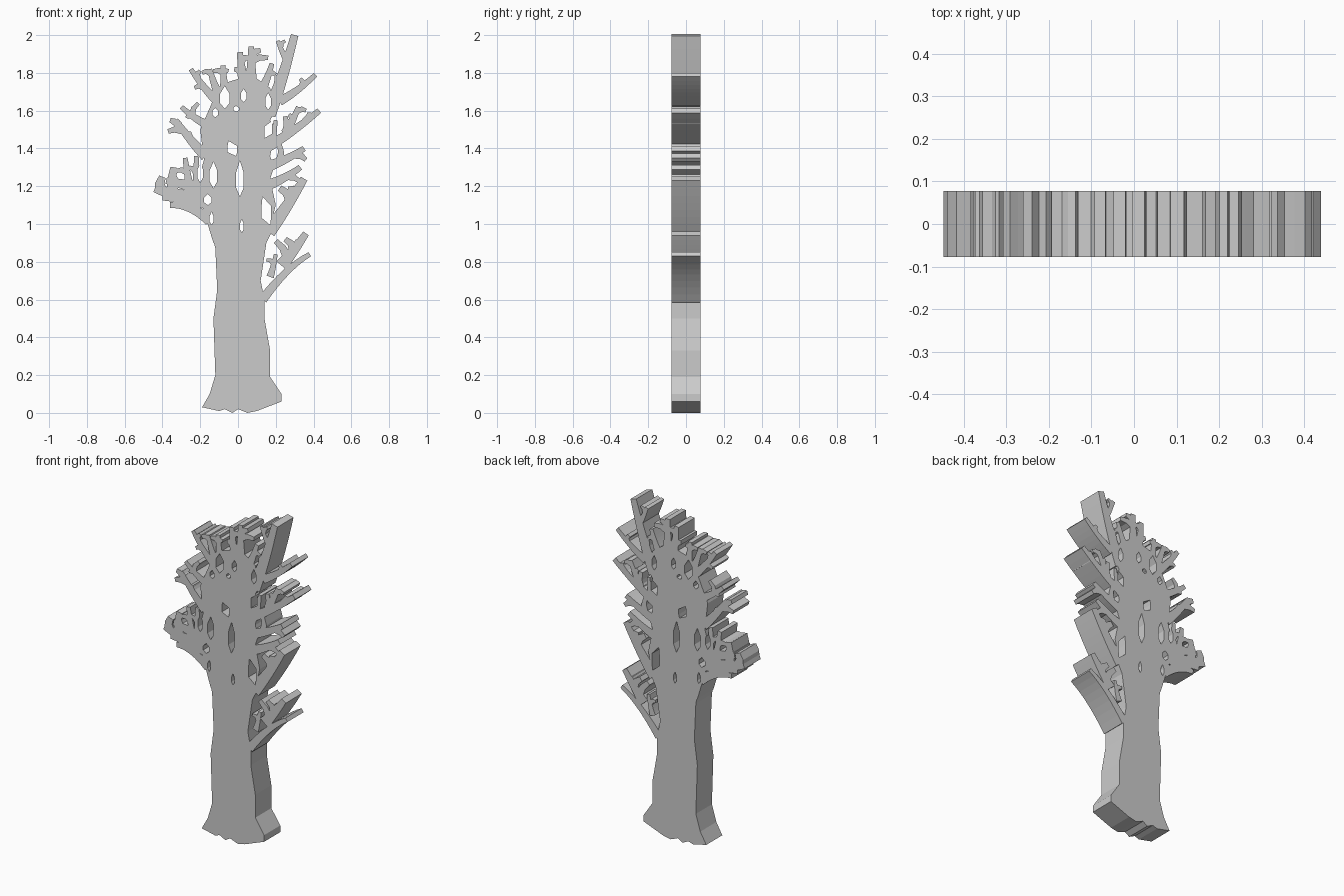
import bpy, bmesh
from mathutils import Vector
from mathutils.geometry import delaunay_2d_cdt

cube = bpy.data.objects.get("Cube")
if cube:
    bpy.data.objects.remove(cube, do_unlink=True)

HALF_DEPTH = .077
ground, fork = Vector((0, 0)), Vector((0, 1))  # origins of the trunk and of the crown
solids, openings = [], []


def add_outline(group, points, origin):
    """Store a closed outline, turned counter-clockwise."""
    points = [Vector(point) + origin for point in points]
    area = sum(a.cross(b) for a, b in zip(points, points[1:] + points[:1]))
    group.append(points if area > 0 else points[::-1])


def stroke(path, start_width, end_width):
    """Tapered strip along a path, one quad for each segment."""
    last = len(path) - 1
    edges = []
    for i, point in enumerate(path):
        along = (path[min(i + 1, last)] - path[max(i - 1, 0)]).normalized()
        across = Vector((-along.y, along.x)) / 2
        across *= start_width + (end_width - start_width) * i / last
        edges.append((point + across, point - across))
    for (a, b), (c, d) in zip(edges, edges[1:]):
        add_outline(solids, [a, b, d, c], ground)


def bough(root, tip, twigs=(), width=.05, sag=.02, origin=fork):
    """Sagging bough; every twig leaves it a little below its nearest point."""
    root, tip = Vector(root) + origin, Vector(tip) + origin
    middle = (root + tip) / 2 - Vector((0, sag))
    steps = [i / 8 for i in range(9)]
    path = [root.lerp(middle, t).lerp(middle.lerp(tip, t), t) for t in steps]
    stroke(path, width, width / 2)
    for end in twigs:
        end = Vector(end) + origin
        nearest = min(range(len(path)), key=lambda i: (path[i] - end).length)
        start = path[max(nearest - 1, 0)]
        bend = start.lerp(end, .5) + (path[-1] - path[0]).normalized() * .01
        stroke([start, bend, end], width * .7, width * .4)


def opening(x, z, wide, tall, lean=0):
    """Leaf-shaped gap, widest below its middle, with its top moved by lean."""
    half, rise = wide / 2, tall / 2
    points = [(-lean, -rise), (half, -rise / 2), (half, rise / 3),
              (lean, rise), (-half, rise / 3), (-half, -rise / 2)]
    add_outline(openings, points, fork + Vector((x, z)))


# Trunk with a flared, uneven foot
foot = [(-.19, .03), (-.1, .01), (-.07, .02), (-.03, 0), (0, .02), (.05, 0), (.1, .01), (.23, .06)]
right_side = [(.23, .1), (.17, .19), (.17, .33), (.14, .5), (.14, .6), (.12, .7), (.15, .9), (.2, 1)]
left_side = [(-.15, 1), (-.12, .87), (-.11, .65), (-.13, .5), (-.12, .2), (-.15, .1)]
add_outline(solids, foot + right_side + left_side, ground)

# Solid heart of the crown
left_edge = [(-.13, -.1), (-.17, .03), (-.22, .2), (-.18, .34), (-.2, .5), (-.13, .66), (-.09, .74)]
right_edge = [(.07, .79), (.17, .72), (.2, .6), (.17, .55), (.2, .5), (.17, .36),
              (.19, .3), (.17, .24), (.2, .1), (.15, -.1)]
add_outline(solids, left_edge + right_edge, fork)

# Low side branch, thickening into a cluster
bough(root=(.13, .6), tip=(.38, .84), sag=-.05, origin=ground)
bough(root=(.23, .78), tip=(.36, .95), twigs=[(.25, .92), (.2, .91), (.32, .92)],
      width=.07, sag=.01, origin=ground)
bough(root=(.17, .72), tip=(.2, .84), twigs=[(.15, .81)], width=.04, origin=ground)

# Lower left boughs
bough(root=(-.15, .02), tip=(-.36, .1), width=.06, sag=-.05)
bough(root=(-.18, .13), tip=(-.44, .19), twigs=[(-.4, .25), (-.34, .3)], width=.09)
bough(root=(-.2, .19), tip=(-.38, .23), twigs=[(-.34, .3)], width=.07, sag=0)
bough(root=(-.25, .17), tip=(-.28, .35), twigs=[(-.33, .28)])
bough(root=(-.22, .14), tip=(-.22, .36), twigs=[(-.26, .3)])
bough(root=(-.2, .13), tip=(-.4, .14), width=.06, sag=0)

# Middle left boughs
bough(root=(-.17, .36), tip=(-.33, .55), twigs=[(-.37, .49), (-.26, .49), (-.36, .55)], width=.06)
bough(root=(-.15, .52), tip=(-.3, .62), twigs=[(-.27, .56), (-.21, .64)])

# Upper left boughs
bough(root=(-.11, .65), tip=(-.25, .82), twigs=[(-.23, .72), (-.2, .81)])
bough(root=(-.1, .68), tip=(-.15, .82), twigs=[(-.19, .8)])
bough(root=(-.07, .7), tip=(-.08, .84), twigs=[(-.13, .81), (-.05, .81)])

# Top boughs
bough(root=(.03, .74), tip=(.01, .91), twigs=[(-.02, .82), (.06, .88)], width=.06)
bough(root=(.07, .76), tip=(.07, .94), twigs=[(.12, .92), (.16, .88)], width=.06)
bough(root=(.13, .72), tip=(.18, .85), twigs=[(.2, .79)])

# Tall upper right bough and its side bough
bough(root=(.16, .58), tip=(.3, 1), twigs=[(.21, .79)], width=.08, sag=.05)
bough(root=(.27, .85), tip=(.21, .97), twigs=[(.25, .97)], width=.04)
bough(root=(.22, .65), tip=(.41, .79), twigs=[(.33, .77)])

# Middle right boughs
bough(root=(.14, .4), tip=(.43, .6), twigs=[(.25, .57), (.38, .59)], width=.06)
bough(root=(.25, .48), tip=(.32, .62), twigs=[(.36, .6), (.27, .58)])
bough(root=(.18, .44), tip=(.2, .55), width=.04)

# Lower right boughs
bough(root=(.14, .3), tip=(.35, .4), twigs=[(.36, .34), (.22, .42)], width=.06)
bough(root=(.14, .2), tip=(.33, .3), twigs=[(.32, .23)], width=.06)
bough(root=(.16, -.04), tip=(.35, .24), twigs=[(.22, .19), (.28, .2)], width=.08)

# Openings through the crown
opening(x=.01, z=.24, wide=.04, tall=.19)
opening(x=-.03, z=.4, wide=.05, tall=.08, lean=-.02)
opening(x=.02, z=-.01, wide=.02, tall=.07)
opening(x=.15, z=.07, wide=.05, tall=.15, lean=-.02)
opening(x=-.13, z=.26, wide=.04, tall=.14)
opening(x=-.2, z=.27, wide=.03, tall=.1)
opening(x=-.16, z=.13, wide=.04, tall=.06)
opening(x=-.14, z=.03, wide=.02, tall=.07)
opening(x=-.07, z=.67, wide=.05, tall=.12)
opening(x=.03, z=.68, wide=.03, tall=.07)
opening(x=-.01, z=.61, wide=.03, tall=.03)
opening(x=.16, z=.5, wide=.04, tall=.09, lean=.02)
opening(x=.16, z=.65, wide=.03, tall=.09)
opening(x=-.12, z=.59, wide=.03, tall=.05)

# Merge every outline into one flat shape
corners, outlines = [], []
for outline in solids + openings:
    outlines.append(list(range(len(corners), len(corners) + len(outline))))
    corners.extend(outline)
flat, _, triangles, _, _, sources = delaunay_2d_cdt(corners, [], outlines, 1, 1e-5)

bm = bmesh.new()
verts = [bm.verts.new((point.x, -HALF_DEPTH, point.y)) for point in flat]
for triangle, source in zip(triangles, sources):
    if source and max(source) < len(solids):
        bm.faces.new([verts[i] for i in triangle])
loose = [vert for vert in bm.verts if not vert.link_faces]
bmesh.ops.delete(bm, geom=loose, context='VERTS')

# Extrude to full depth
extruded = bmesh.ops.extrude_face_region(bm, geom=bm.faces[:], use_keep_orig=True)
moved = [item for item in extruded["geom"] if isinstance(item, bmesh.types.BMVert)]
bmesh.ops.translate(bm, verts=moved, vec=(0, HALF_DEPTH * 2, 0))
bmesh.ops.recalc_face_normals(bm, faces=bm.faces[:])

mesh = bpy.data.meshes.new("tree")
bm.to_mesh(mesh)
bm.free()
tree = bpy.data.objects.new("tree", mesh)
bpy.context.collection.objects.link(tree)

# Plain grey finish
grey = bpy.data.materials.new("light grey")
grey.use_nodes = True
colour = (.6, .6, .6, 1)
grey.diffuse_color = colour
grey.node_tree.nodes["Principled BSDF"].inputs["Base Color"].default_value = colour
mesh.materials.append(grey)
